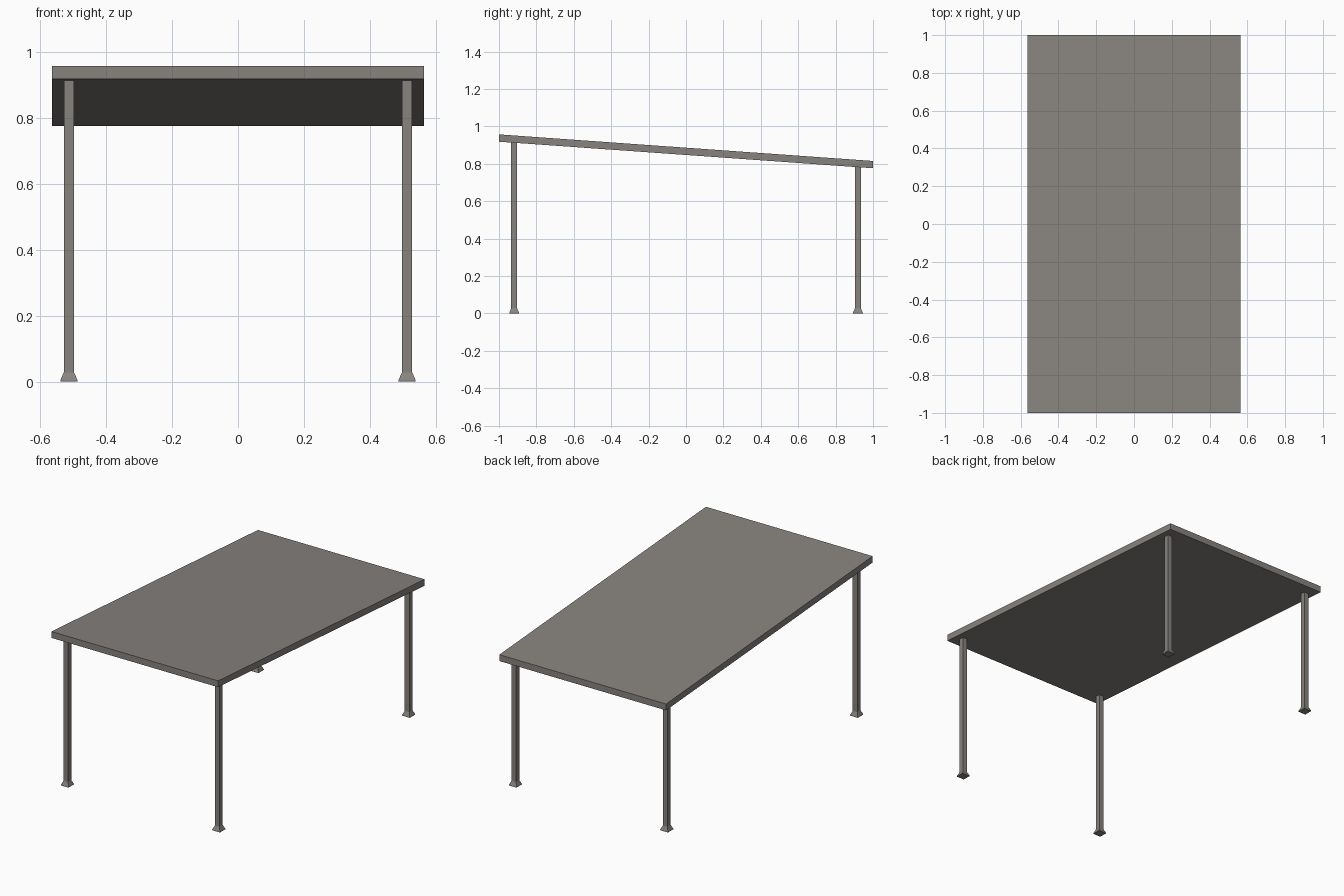
import bpy, bmesh

if "Cube" in bpy.data.objects:
    bpy.data.objects.remove(bpy.data.objects["Cube"])

SLOPE = -0.071          # height change of the top per unit of y
MID_UNDER = 0.847       # underside height at y = 0


def under(y):
    return MID_UNDER + SLOPE * y


grey = bpy.data.materials.new("warm_grey")
grey.diffuse_color = (0.245, 0.228, 0.212, 1)
grey.use_nodes = True
grey.node_tree.nodes["Principled BSDF"].inputs["Base Color"].default_value = grey.diffuse_color


def make_object(name, bm):
    bmesh.ops.recalc_face_normals(bm, faces=bm.faces)
    mesh = bpy.data.meshes.new(name)
    bm.to_mesh(mesh)
    bm.free()
    mesh.materials.append(grey)
    obj = bpy.data.objects.new(name, mesh)
    bpy.context.collection.objects.link(obj)
    return obj


# Sloping table top with upright edges
bm = bmesh.new()
bmesh.ops.create_cube(bm, size=1)
for v in bm.verts:
    v.co.x *= 1.13
    v.co.y *= 2
    v.co.z = under(v.co.y) + (0.039 if v.co.z > 0 else 0)
make_object("table_top", bm)


# Square leg with flared foot, its upper end cut to the slope
def make_leg(name, x, y):
    bm = bmesh.new()
    rings = []
    for z, half in ((0, 0.026), (0.004, 0.026), (0.028, 0.0155), (None, 0.0155)):
        ring = []
        for sx, sy in ((-1, -1), (1, -1), (1, 1), (-1, 1)):
            py = y + sy * half
            ring.append(bm.verts.new((x + sx * half, py, under(py) if z is None else z)))
        rings.append(ring)
    for low, high in zip(rings, rings[1:]):
        for i in range(4):
            j = (i + 1) % 4
            bm.faces.new((low[i], low[j], high[j], high[i]))
    bm.faces.new(rings[0])
    bm.faces.new(rings[-1])
    make_object(name, bm)


for end, y in (("front", -0.919), ("back", 0.919)):
    for side, x in (("left", -0.513), ("right", 0.513)):
        make_leg(f"{end}_{side}_leg", x, y)
